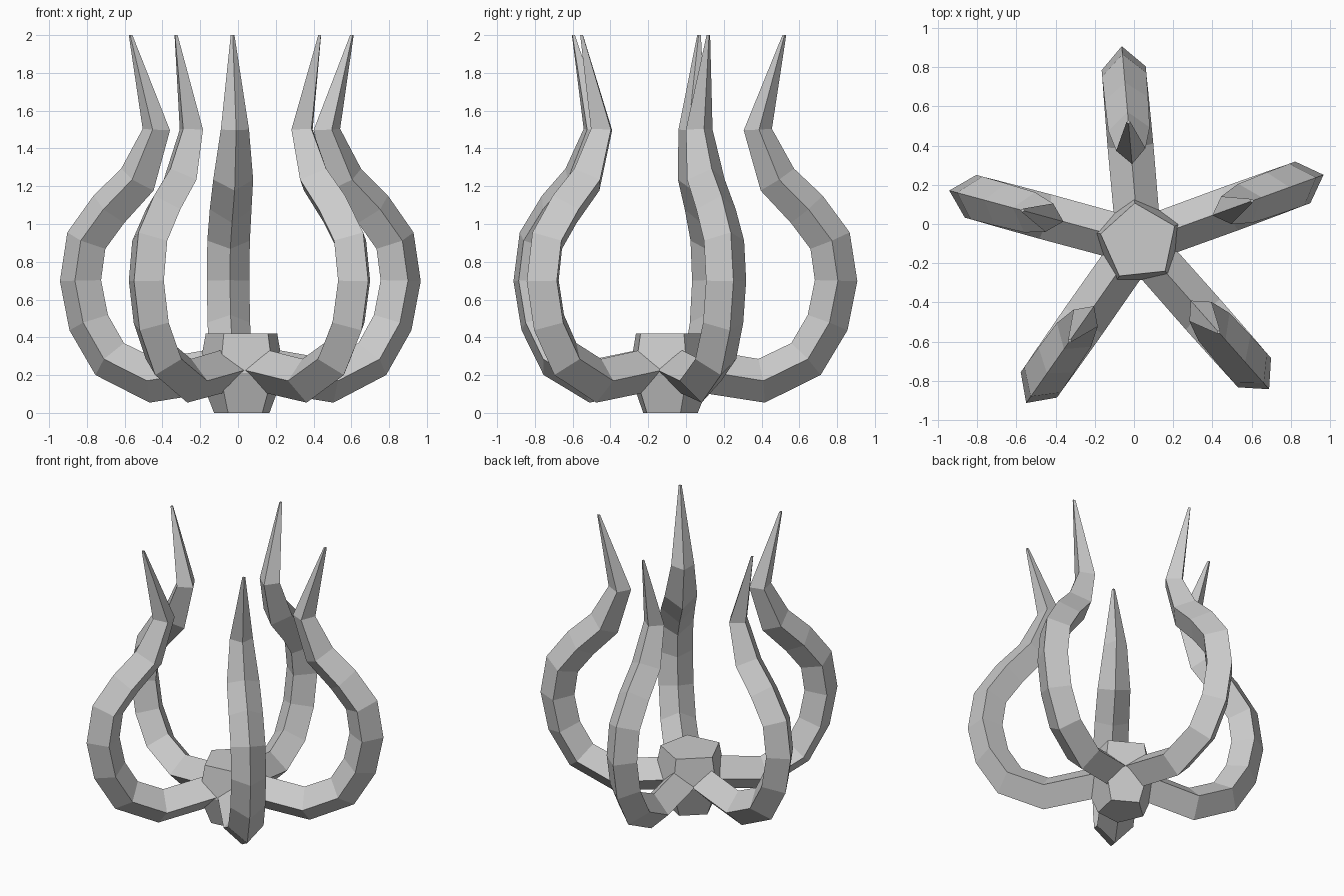
import bpy, bmesh, math
from mathutils import Vector

if "Cube" in bpy.data.objects:
    bpy.data.objects.remove(bpy.data.objects["Cube"])

CX, CY = 0.025, -0.092   # hub axis


def loft(name, rings):
    """Skin a list of equal-length vertex rings and cap both ends."""
    bm = bmesh.new()
    rows = [[bm.verts.new(p) for p in ring] for ring in rings]
    n = len(rows[0])
    for a, b in zip(rows, rows[1:]):
        for i in range(n):
            j = (i + 1) % n
            bm.faces.new((a[i], a[j], b[j], b[i]))
    bm.faces.new(rows[0][::-1])
    bm.faces.new(rows[-1])
    bmesh.ops.recalc_face_normals(bm, faces=bm.faces)
    mesh = bpy.data.meshes.new(name)
    bm.to_mesh(mesh)
    bm.free()
    obj = bpy.data.objects.new(name, mesh)
    bpy.context.collection.objects.link(obj)
    return obj


# Five-sided hub, widest at its middle
hub_profile = [(0.155, 0.0), (0.24, 0.21), (0.20, 0.42)]
corners = [math.radians(96 + 72 * k) for k in range(5)]
loft("hub", [[(CX + r * math.cos(a), CY + r * math.sin(a), z) for a in corners]
             for r, z in hub_profile])

# Arm path: distance from hub axis, height, section radius
arm_path = [(0.0, 0.25, 0.115), (0.494, 0.17, 0.117), (0.73, 0.285, 0.115),
            (0.845, 0.478, 0.113), (0.89, 0.70, 0.113), (0.858, 0.912, 0.113),
            (0.734, 1.078, 0.111), (0.578, 1.235, 0.106), (0.474, 1.50, 0.075),
            (0.615, 2.0, 0.01)]


def arm(name, angle):
    radial = Vector((math.cos(angle), math.sin(angle), 0))
    side = Vector((-radial.y, radial.x, 0))
    up = Vector((0, 0, 1))
    pts = [Vector((r, z)) for r, z, _ in arm_path]
    last = len(pts) - 1
    rings = []
    for i, p in enumerate(pts):
        t = Vector((0, 0))
        if i > 0:
            t += (p - pts[i - 1]).normalized()
        if i < last:
            t += (pts[i + 1] - p).normalized()
        if i == last:
            t = Vector((0, 1))      # level tip
        t.normalize()
        out = radial * t.y - up * t.x
        c = Vector((CX, CY, 0)) + radial * p.x + up * p.y
        h = arm_path[i][2]
        rings.append([c + out * h, c + side * h, c - out * h, c - side * h])
    return loft(name, rings)


# Five diamond-section arms, slightly unevenly spaced
for k, deg in enumerate((20, 95, 164.8, 235, 311.5)):
    arm(f"curved_arm_{k + 1}", math.radians(deg))
